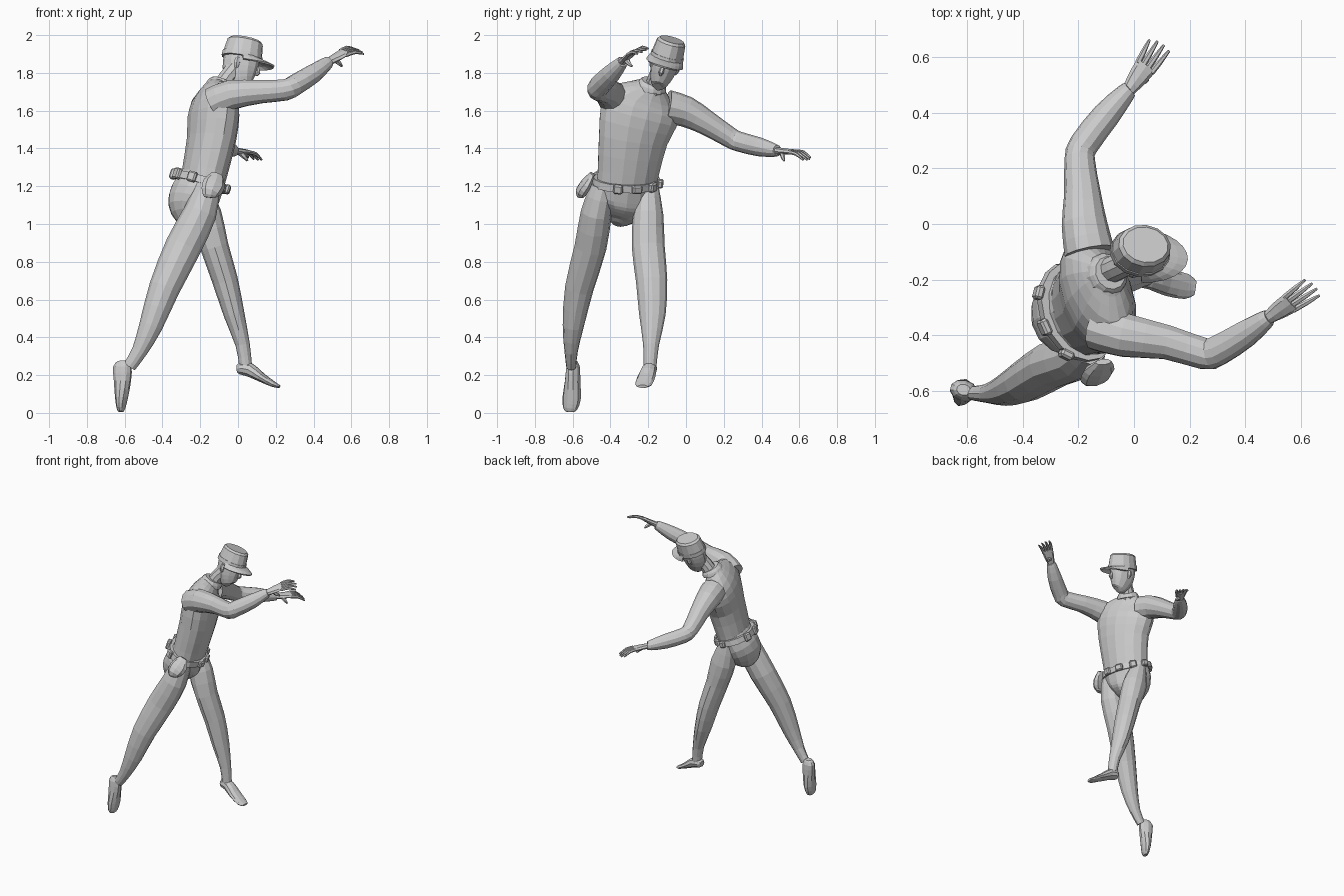
import bpy, bmesh, math
from mathutils import Vector, Matrix


def spline(rows, steps):
    """Catmull-Rom interpolation of (x, y, z, a, b) rows."""
    out = []
    for i in range(len(rows) - 1):
        p = [rows[max(0, min(len(rows) - 1, i + k))] for k in (-1, 0, 1, 2)]
        for s in range(steps):
            t = s / steps
            out.append([0.5 * (2 * q1 + (q2 - q0) * t + (2 * q0 - 5 * q1 + 4 * q2 - q3) * t * t
                               + (3 * q1 - q0 - 3 * q2 + q3) * t ** 3) for q0, q1, q2, q3 in zip(*p)])
    return out + [list(rows[-1])]


def make(name, bm, matrix=None):
    bmesh.ops.recalc_face_normals(bm, faces=bm.faces)
    me = bpy.data.meshes.new(name)
    bm.to_mesh(me)
    bm.free()
    ob = bpy.data.objects.new(name, me)
    bpy.context.collection.objects.link(ob)
    if matrix:
        ob.matrix_world = matrix
    return ob


def loft(name, rows, side=(0, 1, 0), sides=12, steps=2, matrix=None):
    """Tube through rows of x, y, z, half width along side, half depth."""
    rows = spline([r if len(r) == 5 else (*r, r[3]) for r in rows], steps)
    bm = bmesh.new()
    rings = []
    for i, r in enumerate(rows):
        tan = (Vector(rows[min(i + 1, len(rows) - 1)][:3]) - Vector(rows[max(i - 1, 0)][:3])).normalized()
        u = Vector(side)
        u = (u - tan * u.dot(tan)).normalized()
        v = tan.cross(u)
        rings.append([bm.verts.new(Vector(r[:3]) + u * r[3] * math.cos(2 * math.pi * k / sides)
                                   + v * r[4] * math.sin(2 * math.pi * k / sides)) for k in range(sides)])
    for a, b in zip(rings, rings[1:]):
        for k in range(sides):
            j = (k + 1) % sides
            bm.faces.new((a[k], a[j], b[j], b[k]))
    bm.faces.new(rings[0])
    bm.faces.new(rings[-1])
    return make(name, bm, matrix)


def box(name, size, matrix):
    bm = bmesh.new()
    bmesh.ops.create_cube(bm, size=1, matrix=Matrix.Diagonal((*size, 1)))
    bmesh.ops.bevel(bm, geom=bm.edges[:], offset=0.008, segments=1, affect='EDGES')
    return make(name, bm, matrix)


def frame(origin, fwd, up):
    """Local x forward, y left, z up."""
    u = Vector(up).normalized()
    f = Vector(fwd)
    f = (f - u * f.dot(u)).normalized()
    m = Matrix((f, u.cross(f), u)).transposed().to_4x4()
    m.translation = origin
    return m


# Torso and pelvis
hip_side = (-.4, .92, 0)
loft("torso", [(-.19, -.315, 1.21, .165, .11), (-.175, -.305, 1.28, .17, .115), (-.14, -.28, 1.45, .192, .122),
               (-.13, -.25, 1.57, .22, .125), (-.125, -.225, 1.65, .205, .105),
               (-.11, -.195, 1.71, .12, .075), (-.095, -.18, 1.74, .06, .055)], (-.33, .94, -.1), 16, 2)
loft("pelvis", [(-.185, -.31, 1.24, .165, .115), (-.225, -.325, 1.16, .165, .13), (-.245, -.34, 1.09, .135, .125),
                (-.245, -.355, 1.03, .085, .085), (-.235, -.365, 1.0, .03, .03)], hip_side, 14)

# Belt with buckle and pouches
belt = frame((-.2, -.315, 1.225), (.9, .4, 0), (.3, .08, .95))
loft("belt", [(0, 0, -.02, .188, .138), (0, 0, .02, .184, .134)], sides=18, steps=1, matrix=belt)
for n, (deg, w, h) in enumerate([(0, .055, .045), (32, .05, .05), (-32, .05, .05), (62, .045, .045),
                                 (140, .05, .055), (180, .06, .06), (-140, .05, .055)]):
    t = math.radians(deg)
    spot = Matrix.Translation((.14 * math.cos(t), .19 * math.sin(t), 0)) @ Matrix.Rotation(t, 4, 'Z')
    box("buckle" if n == 0 else "belt_pouch", (.03, w, h), belt @ spot)
loft("holster", [(-.11, -.495, 1.265, .03, .012), (-.125, -.525, 1.215, .06, .028), (-.145, -.555, 1.17, .052, .03),
                 (-.15, -.56, 1.14, .03, .015)], (1, .3, 0), 8)

# Legs
loft("rear_leg", [(-.16, -.44, 1.2, .065), (-.2, -.475, 1.06, .082, .088), (-.29, -.505, .88, .085, .096),
                  (-.39, -.565, .66, .076, .082), (-.462, -.597, .46, .056, .062),
                  (-.52, -.608, .33, .036, .042), (-.575, -.608, .245, .026, .034)], steps=2)
loft("rear_foot", [(-.612, -.595, .275, .02, .025), (-.612, -.597, .245, .036, .05), (-.612, -.6, .17, .042, .046),
                   (-.617, -.605, .08, .05, .033), (-.62, -.613, .025, .04, .022),
                   (-.62, -.615, .005, .022, .012)], (.25, 1, 0), 10)
loft("front_leg", [(-.21, -.2, 1.2, .055), (-.175, -.2, 1.05, .08, .088), (-.125, -.2, .88, .087, .075),
                   (-.068, -.182, .7, .083, .068), (-.02, -.178, .52, .07, .055),
                   (.025, -.185, .36, .042, .038), (.04, -.19, .25, .034, .034)])
loft("front_foot", [(-.005, -.185, .235, .02, .02), (.012, -.188, .235, .036, .032), (.06, -.195, .228, .04, .038),
                    (.12, -.21, .19, .048, .026), (.19, -.225, .15, .045, .015),
                    (.22, -.23, .14, .025, .008)], (.15, 1, 0), 10)

# Arms
loft("right_arm", [(-.13, -.37, 1.64, .085), (-.03, -.4, 1.685, .08), (.12, -.425, 1.7, .063), (.25, -.465, 1.71, .058),
                   (.3, -.455, 1.735, .056), (.4, -.395, 1.797, .05), (.47, -.345, 1.85, .035),
                   (.485, -.335, 1.86, .028)], (0, .3, 1))
loft("left_arm", [(-.16, -.1, 1.62, .09), (-.178, 0, 1.595, .082), (-.185, .11, 1.535, .066), (-.195, .23, 1.46, .055),
                  (-.18, .285, 1.435, .053), (-.1, .39, 1.408, .05), (-.03, .47, 1.39, .035),
                  (-.015, .485, 1.388, .028)], (0, .1, 1))


# Hands: palm, four curled fingers, thumb
def hand(label, wrist, knuckle, tip, side, thumb):
    w, k, t, s = Vector(wrist), Vector(knuckle), Vector(tip), Vector(side).normalized()
    loft(label + "_palm", [(*w, .024, .02), (*w.lerp(k, .55), .036, .016), (*k, .04, .013)], s, 8)
    for i in range(4):
        o = i - 1.5
        reach = (1.0, 1.06, 1.03, .88)[3 - i]
        base, end = k + s * o * .02 - (k - w) * .1, k + (t - k) * reach + s * o * .027
        mid = base.lerp(end, .5) + Vector((0, 0, .012))
        loft(label + "_finger", [(*base, .011), (*mid, .01), (*end, .005)], s, 6)
    a, b = w.lerp(k, .35), Vector(thumb)
    loft(label + "_thumb", [(*a, .018), (*(a.lerp(b, .55) + s * .006), .013), (*b, .006)], s, 6)


hand("left", (-.02, .48, 1.387), (.045, .57, 1.382), (.093, .645, 1.343), (.8, -.6, -.1), (.05, .52, 1.335))
hand("right", (.48, -.338, 1.858), (.565, -.28, 1.91), (.645, -.225, 1.915), (.5, -.75, -.35), (.55, -.285, 1.835))

# Neck and collar
loft("neck", [(-.1, -.175, 1.7, .052), (-.06, -.155, 1.77, .048), (-.01, -.13, 1.83, .05)], sides=10)
loft("collar", [(-.1, -.185, 1.715, .082, .078), (-.092, -.18, 1.738, .076, .072), (-.085, -.175, 1.755, .062, .058)],
     (-.2, .95, -.2), 12)

# Head, nose and cap share one tilted frame
head = frame((.015, -.11, 1.852), (.95, -.15, -.27), (.2, .27, .94))
loft("head", [(.04, 0, -.128, .02, .028), (.03, 0, -.115, .043, .056), (.008, 0, -.06, .064, .087),
              (0, 0, .0, .072, .096), (0, 0, .05, .074, .096)], sides=12, matrix=head)
loft("nose", [(.085, 0, .0, .008), (.1, 0, -.035, .014), (.088, 0, -.052, .006)], sides=6, matrix=head)
for s in (-1, 1):
    loft("ear", [(-.01, s * .062, -.045, .01, .01), (-.012, s * .072, -.02, .012, .018),
                 (-.012, s * .07, .008, .01, .012)], sides=6, matrix=head)
loft("cap_band", [(0, 0, .022, .09, .11), (0, 0, .05, .089, .109)], sides=14, steps=1, matrix=head)
loft("cap_crown", [(0, 0, .045, .086, .106), (0, 0, .118, .078, .096), (0, 0, .131, .066, .083)],
     sides=14, steps=1, matrix=head)

# Cap brim: curved crescent, drooping at the front
bm = bmesh.new()
grid = []
for i in range(13):
    t = math.radians(-84 + 14 * i)
    c, s = math.cos(t), math.sin(t)
    grid.append([bm.verts.new((.1 * c, .085 * s, .03)),
                 bm.verts.new((.14 * c, .093 * s, .022 - .008 * s * s)),
                 bm.verts.new((.178 * c, .098 * s, .012 - .014 * s * s))])
for a, b in zip(grid, grid[1:]):
    for k in (0, 1):
        bm.faces.new((a[k], a[k + 1], b[k + 1], b[k]))
brim = make("cap_brim", bm, head)
mod = brim.modifiers.new("thickness", 'SOLIDIFY')
mod.thickness = .01
mod.offset = 0
